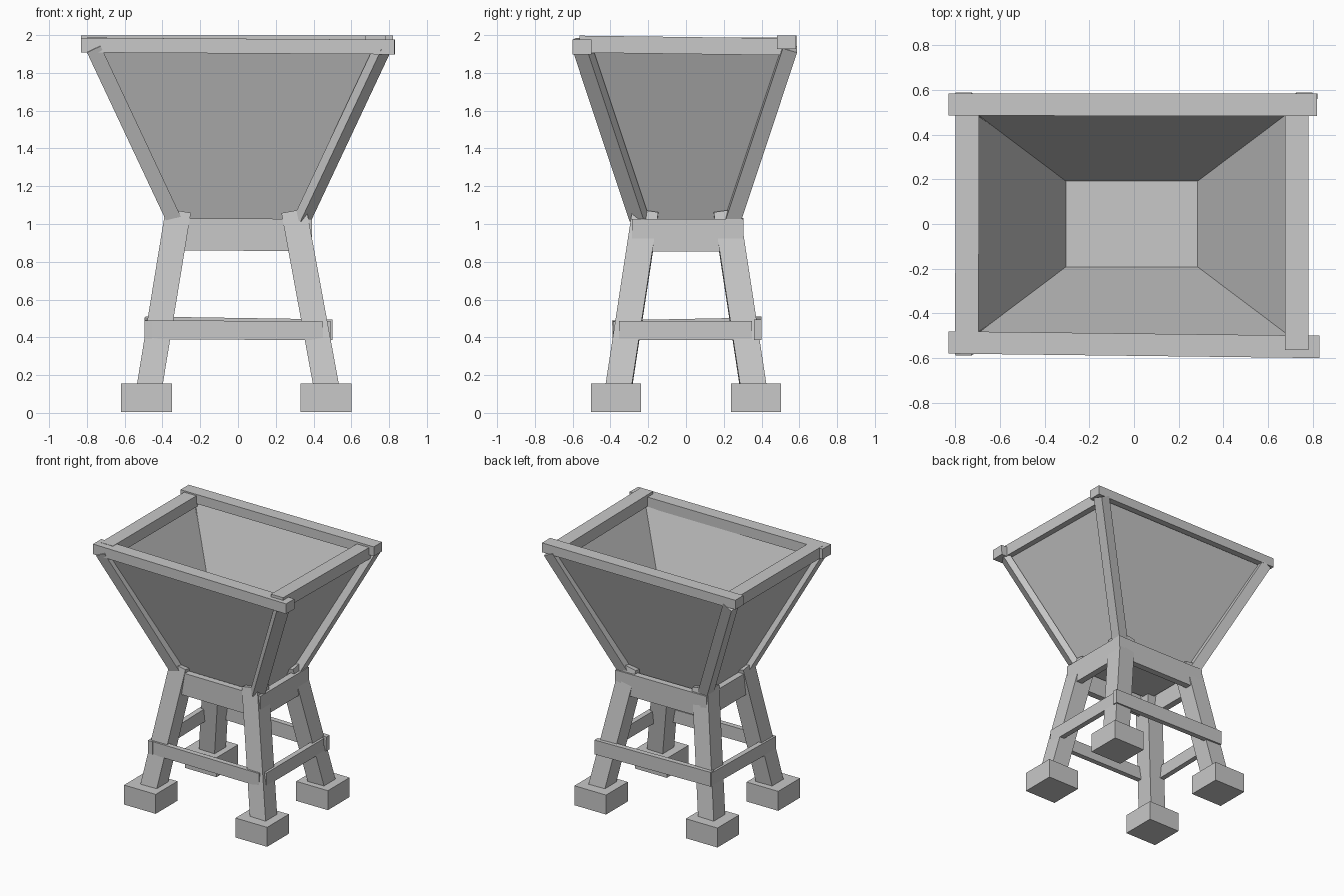
import bpy, bmesh
from mathutils import Vector, Matrix

cube = bpy.data.objects.get("Cube")
if cube:
    bpy.data.objects.remove(cube, do_unlink=True)

GREY = (0.58, 0.58, 0.58, 1)
Y, Z = Vector((0, 1, 0)), Vector((0, 0, 1))
mat = bpy.data.materials.new("plain_grey")
mat.use_nodes = True
mat.diffuse_color = GREY
mat.node_tree.nodes["Principled BSDF"].inputs["Base Color"].default_value = GREY


def finish(name, bm):
    bmesh.ops.recalc_face_normals(bm, faces=bm.faces)
    mesh = bpy.data.meshes.new(name)
    bm.to_mesh(mesh)
    bm.free()
    mesh.materials.append(mat)
    obj = bpy.data.objects.new(name, mesh)
    bpy.context.collection.objects.link(obj)
    return obj


def beam(name, start, end, width, height, ref=Z):
    """Square-cut timber between two points; its width runs across ref."""
    a, b = Vector(start), Vector(end)
    d = (b - a).normalized()
    u = ref.cross(d).normalized()
    v = d.cross(u)
    turn = Matrix((u, v, d)).transposed().to_4x4()
    size = Matrix.Diagonal((width, height, (b - a).length, 1))
    bm = bmesh.new()
    bmesh.ops.create_cube(bm, size=1, matrix=Matrix.Translation((a + b) / 2) @ turn @ size)
    return finish(name, bm)


# Feet and splayed legs
CORNERS = {"front_right": (-1, -1), "front_left": (1, -1),
           "back_left": (1, 1), "back_right": (-1, 1)}
for label, (sx, sy) in CORNERS.items():
    fx, fy = sx * 0.475 - 0.01, sy * 0.37
    beam(label + "_foot", (fx, fy, 0.005), (fx, fy, 0.155), 0.27, 0.265, Y)
    beam(label + "_leg", (sx * 0.475, sy * 0.362, 0.1),
         (sx * 0.308 - 0.01, sy * 0.215, 1.06), 0.135, 0.138, Y)

    # Hopper corner posts, the front left one turned to face the diagonal
    if label == "front_left":
        width, height, ref = 0.095, 0.05, Z
    else:
        width, height, ref = 0.08, 0.08, Y
    beam(label + "_post", (sx * 0.34, sy * 0.247, 1.025),
         (sx * 0.768, sy * 0.55, 1.935), width, height, ref)

# Collar boards framing the leg tops
beam("front_collar", (-0.385, -0.26, 0.945), (0.385, -0.26, 0.942), 0.05, 0.17)
beam("back_collar", (-0.385, 0.277, 0.945), (0.385, 0.277, 0.942), 0.05, 0.17)
beam("left_collar", (0.367, -0.287, 0.941), (0.367, 0.304, 0.941), 0.05, 0.172)
beam("right_collar", (-0.362, -0.287, 0.946), (-0.362, 0.304, 0.946), 0.05, 0.17)

# Cross braces between the legs
beam("front_brace", (-0.49, -0.367, 0.44), (0.45, -0.367, 0.435), 0.04, 0.1)
beam("back_brace", (-0.49, 0.38, 0.455), (0.5, 0.38, 0.44), 0.04, 0.11)
beam("left_brace", (0.47, -0.355, 0.437), (0.47, 0.35, 0.437), 0.04, 0.1)
beam("right_brace", (-0.475, -0.39, 0.44), (-0.475, 0.395, 0.455), 0.04, 0.1)

# Hopper: flared open bin lofted through rectangular rings
RINGS = [(0.295, 0.192, 1.075), (0.715, 0.508, 1.93),
         (0.755, 0.545, 1.92), (0.31, 0.213, 0.985)]
bm = bmesh.new()
loops = [[bm.verts.new((sx * x - 0.01, sy * y, z)) for sx, sy in CORNERS.values()]
         for x, y, z in RINGS]
for low, high in zip(loops, loops[1:]):
    for i in range(4):
        j = (i + 1) % 4
        bm.faces.new((low[i], low[j], high[j], high[i]))
bm.faces.new(loops[0])
bm.faces.new(loops[-1])
finish("hopper", bm)

# Rim timbers, set slightly out of true
beam("front_rim", (-0.83, -0.53, 1.947), (0.83, -0.55, 1.937), 0.1, 0.078)
beam("back_rim", (-0.83, 0.535, 1.962), (0.82, 0.533, 1.963), 0.1, 0.072)
beam("left_rim", (0.728, -0.565, 1.952), (0.728, 0.53, 1.938), 0.105, 0.09)
beam("right_rim", (-0.748, -0.53, 1.945), (-0.746, 0.53, 1.945), 0.105, 0.085)
